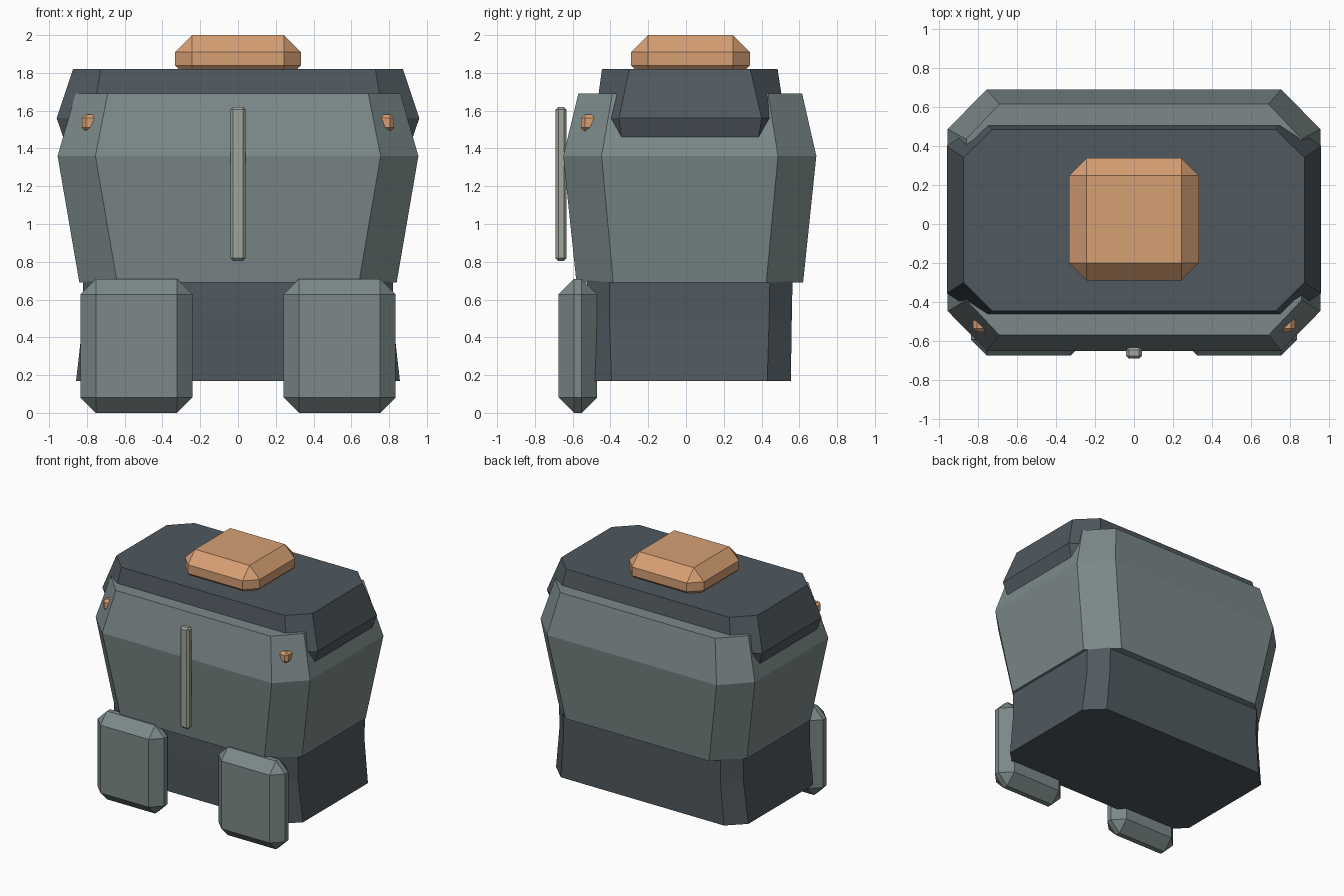
import bpy, bmesh
from mathutils import Matrix

if "Cube" in bpy.data.objects:
    bpy.data.objects.remove(bpy.data.objects["Cube"])


def material(name, rgb):
    m = bpy.data.materials.new(name)
    m.diffuse_color = (*rgb, 1)
    m.use_nodes = True
    m.node_tree.nodes["Principled BSDF"].inputs["Base Color"].default_value = m.diffuse_color
    return m


STEEL = material("steel grey", (0.20, 0.25, 0.25))
DARK = material("dark slate", (0.08, 0.10, 0.115))
ORANGE = material("copper orange", (0.68, 0.35, 0.175))
PALE = material("pale grey", (0.35, 0.38, 0.32))


def add_object(name, bm, mat):
    bmesh.ops.recalc_face_normals(bm, faces=bm.faces)
    mesh = bpy.data.meshes.new(name)
    bm.to_mesh(mesh)
    bm.free()
    mesh.materials.append(mat)
    ob = bpy.data.objects.new(name, mesh)
    bpy.context.collection.objects.link(ob)
    return ob


def octagon_loft(name, rings, mat):
    """Each ring: z, half width, front y, back y, chamfer in x, chamfer in y."""
    bm = bmesh.new()
    loops = []
    for z, hx, y0, y1, cx, cy in rings:
        pts = [(hx, y0 + cy), (hx, y1 - cy), (hx - cx, y1), (cx - hx, y1),
               (-hx, y1 - cy), (-hx, y0 + cy), (cx - hx, y0), (hx - cx, y0)]
        loops.append([bm.verts.new((x, y, z)) for x, y in pts])
    for a, b in zip(loops, loops[1:]):
        for i in range(8):
            j = (i + 1) % 8
            bm.faces.new((a[i], a[j], b[j], b[i]))
    bm.faces.new(loops[0][::-1])
    bm.faces.new(loops[-1])
    return add_object(name, bm, mat)


def bevel_box(name, lo, hi, bevel, mat):
    bm = bmesh.new()
    size = [h - l for l, h in zip(lo, hi)]
    mid = [(h + l) / 2 for l, h in zip(lo, hi)]
    bmesh.ops.create_cube(bm, size=1,
                          matrix=Matrix.Translation(mid) @ Matrix.Diagonal((*size, 1)))
    bmesh.ops.bevel(bm, geom=bm.edges[:], offset=bevel, segments=1,
                    profile=0.5, affect='EDGES')
    return add_object(name, bm, mat)


# Main torso shell
octagon_loft("torso", [
    (0.69, 0.84, -0.58, 0.62, 0.20, 0.195),
    (1.36, 0.955, -0.65, 0.69, 0.20, 0.203),
    (1.69, 0.86, -0.57, 0.615, 0.17, 0.18)], STEEL)

# Collar block sunk into the top of the torso
octagon_loft("collar", [
    (1.30, 0.87, -0.43, 0.47, 0.17, 0.11),
    (1.56, 0.96, -0.48, 0.525, 0.19, 0.125),
    (1.82, 0.873, -0.445, 0.485, 0.146, 0.145)], DARK)

# Waist block under the torso
octagon_loft("waist", [
    (0.17, 0.857, -0.52, 0.555, 0.13, 0.125),
    (0.50, 0.82, -0.525, 0.56, 0.12, 0.12),
    (0.75, 0.82, -0.525, 0.565, 0.12, 0.12)], DARK)

# Head cap
bevel_box("head_cap", (-0.333, -0.29, 1.75), (0.333, 0.338, 2.0), 0.09, ORANGE)

# Chest bar
bevel_box("chest_bar", (-0.04, -0.69, 0.805), (0.04, -0.633, 1.62), 0.014, PALE)

# Hip plates and shoulder studs, one per side
for side, s in (("left", -1), ("right", 1)):
    x0, x1 = sorted((s * 0.242, s * 0.835))
    bevel_box(side + "_hip_plate", (x0, -0.675, 0), (x1, -0.47, 0.71), 0.082, STEEL)
    x0, x1 = sorted((s * 0.735, s * 0.825))
    bevel_box(side + "_shoulder_stud", (x0, -0.555, 1.49), (x1, -0.465, 1.58), 0.02, ORANGE)
